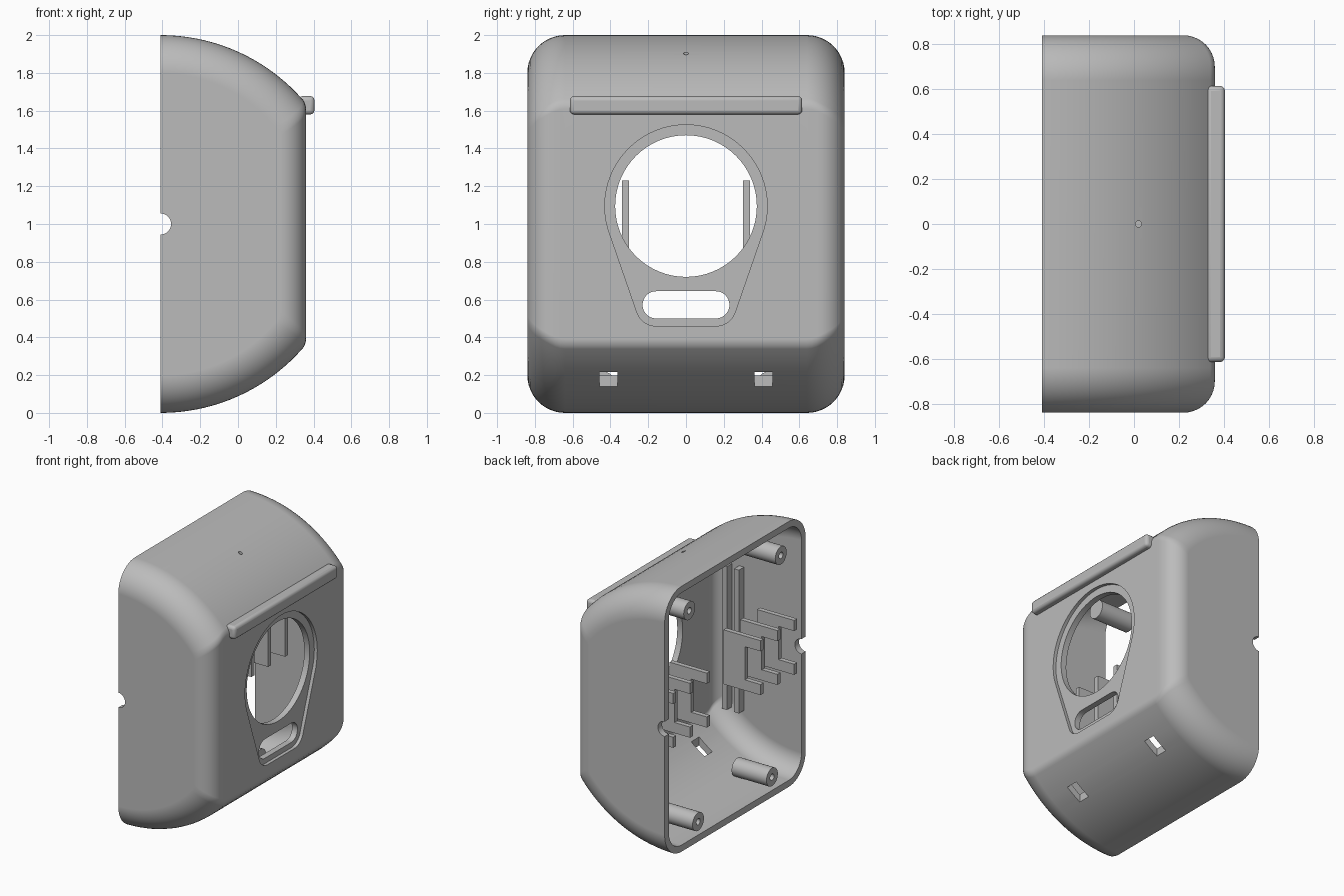
import bpy, bmesh, math
from mathutils import Vector, geometry

if "Cube" in bpy.data.objects:
    bpy.data.objects.remove(bpy.data.objects["Cube"])

grey = bpy.data.materials.new("plain grey")
grey.use_nodes = True
GREY = (0.5, 0.5, 0.5, 1)
grey.diffuse_color = GREY
grey.node_tree.nodes["Principled BSDF"].inputs["Base Color"].default_value = GREY

RIM = -0.41      # open plane of the shell
FACE = 0.36      # flat face plane


def finish(name, bm):
    bmesh.ops.recalc_face_normals(bm, faces=bm.faces)
    mesh = bpy.data.meshes.new(name)
    bm.to_mesh(mesh)
    bm.free()
    obj = bpy.data.objects.new(name, mesh)
    bpy.context.collection.objects.link(obj)
    mesh.materials.append(grey)
    return obj


def activate(obj):
    bpy.ops.object.select_all(action='DESELECT')
    obj.select_set(True)
    bpy.context.view_layer.objects.active = obj


def smooth(obj):
    activate(obj)
    bpy.ops.object.shade_smooth_by_angle(angle=math.radians(30))


def loft(name, rows):
    bm = bmesh.new()
    rings = [[bm.verts.new(p) for p in row] for row in rows]
    n = len(rings[0])
    for a, b in zip(rings, rings[1:]):
        for i in range(n):
            j = (i + 1) % n
            bm.faces.new((a[i], a[j], b[j], b[i]))
    bm.faces.new(rings[0])
    bm.faces.new(rings[-1])
    return finish(name, bm)


def prism(name, pts, axis, lo, hi):
    """Extrude a 2D outline along one axis."""
    def place(p, h):
        c = list(p)
        c.insert(axis, h)
        return c
    return loft(name, [[place(p, h) for p in pts] for h in (lo, hi)])


def rect(u0, u1, v0, v1):
    return [(u0, v0), (u1, v0), (u1, v1), (u0, v1)]


def circle(u, v, r, n=32):
    return [(u + r * math.cos(k * math.tau / n), v + r * math.sin(k * math.tau / n))
            for k in range(n)]


def hull(*outlines):
    pts = [Vector(p) for o in outlines for p in o]
    return [tuple(pts[i]) for i in geometry.convex_hull_2d(pts)]


def cut(obj, cutter, op='DIFFERENCE'):
    mod = obj.modifiers.new("cut", 'BOOLEAN')
    mod.operation, mod.solver, mod.object = op, 'EXACT', cutter
    activate(obj)
    bpy.ops.object.modifier_apply(modifier=mod.name)
    bpy.data.objects.remove(cutter)


def domed_profile(radius, face, fillet, start):
    """Arc from the open plane, rounded into the flat face, then mirrored."""
    reach = face - fillet - RIM
    end = math.acos(reach / (radius - fillet))
    cz = math.sqrt((radius - fillet) ** 2 - reach ** 2)
    half = [(start, radius)] if start < RIM else []
    for k in range(19):
        a = math.pi / 2 + (end - math.pi / 2) * k / 18
        half.append((RIM + radius * math.cos(a), radius * math.sin(a)))
    for k in range(1, 7):
        a = end * (1 - k / 6)
        half.append((RIM + reach + fillet * math.cos(a), cz + fillet * math.sin(a)))
    return [(x, 1 + z) for x, z in half] + [(x, 1 - z) for x, z in reversed(half)]


def domed_body(name, radius, face, width, r_arc, r_face, fillet, start):
    """Sweep the profile across y, shrinking it to round both sides."""
    right = []
    for k in range(13):
        a = math.pi / 2 * k / 12
        y = width - r_arc + r_arc * math.sin(a)
        u = max(0, y - (width - r_face))
        d_face = r_face - math.sqrt(max(0, r_face ** 2 - u ** 2))
        d_arc = r_arc * (1 - math.cos(a))
        right.append((y, domed_profile(radius - d_arc, face - d_face, fillet, start)))
    rows = [(-y, p) for y, p in reversed(right)] + right
    return loft(name, [[(x, y, z) for x, z in p] for y, p in rows])


# Shell: outer body minus cavity
shell = domed_body("shell", 1.0, FACE, 0.84, 0.2, 0.14, 0.08, RIM)
cut(shell, domed_body("cavity", 0.95, 0.29, 0.79, 0.15, 0.09, 0.04, -0.5))

# Teardrop recess, round opening and slot in the face
foot = [circle(s * 0.16, 0.565, 0.105) for s in (-1, 1)]
cut(shell, prism("recess", hull(circle(0, 1.095, 0.43, 64), *foot), 0, 0.335, 0.5))
cut(shell, prism("opening", circle(0, 1.095, 0.375, 64), 0, 0.2, 0.5))
ends = [circle(s * 0.158, 0.572, 0.072) for s in (-1, 1)]
cut(shell, prism("slot", hull(*ends), 0, 0.2, 0.5))

# Underside windows, pinhole on top and cable notches in the sides
for s in (-1, 1):
    cut(shell, prism("window", rect(0.1, 0.21, s * 0.41 - 0.047, s * 0.41 + 0.047),
                     2, -0.1, 0.4))
cut(shell, prism("pinhole", circle(0.02, 0, 0.014, 16), 2, 1.7, 2.1))
cut(shell, prism("notch", circle(RIM, 1, 0.056), 1, -1, 1))
smooth(shell)
weighted = shell.modifiers.new("flat_face_normals", 'WEIGHTED_NORMAL')
weighted.keep_sharp = True

# Brow bar above the opening
bar = prism("brow_bar", rect(0.32, 0.405, 1.58, 1.677), 1, -0.615, 0.615)
bevel = bar.modifiers.new("round", 'BEVEL')
bevel.width, bevel.segments = 0.022, 3
smooth(bar)

for side, s in (("left", 1), ("right", -1)):
    # Hollow screw posts
    for level, y, z in (("upper", 0.545, 1.78), ("lower", 0.44, 0.15)):
        post = prism(f"{level}_post_{side}", circle(s * y, z, 0.068), 0, RIM, -0.12)
        cut(post, prism("bore", circle(s * y, z, 0.024, 16), 0, -0.5, -0.2))
        smooth(post)

    # Guide rails on the side wall
    for i, x in enumerate((0.09, 0.19)):
        y0, y1 = sorted((s * 0.73, s * 0.8))
        prism(f"guide_rail_{side}_{i}", rect(x - 0.02, x + 0.02, 0.39, 1.47), 1, y0, y1)

    # Bracket plates with two arms reaching to the rim
    outline = [(-0.1, 0.82), (RIM, 0.82), (RIM, 0.9), (-0.28, 0.9),
               (-0.28, 1.15), (RIM, 1.15), (RIM, 1.23), (-0.1, 1.23)]
    for i, y in enumerate((0.32, 0.52, 0.72)):
        prism(f"bracket_{side}_{i}", outline, 1, s * y - 0.018, s * y + 0.018)
